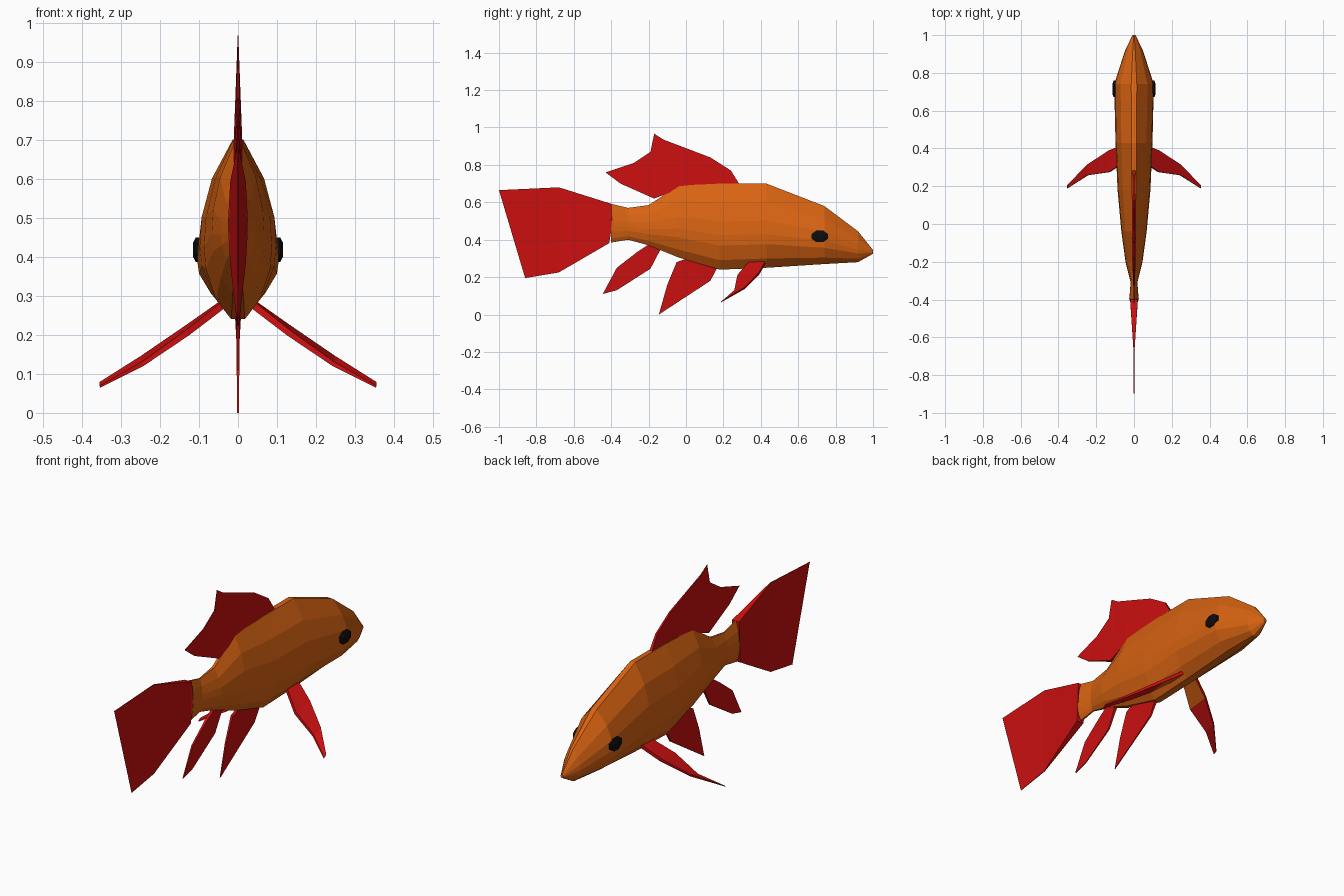
import bpy, bmesh, math

if "Cube" in bpy.data.objects:
    bpy.data.objects.remove(bpy.data.objects["Cube"])


def material(name, rgb):
    m = bpy.data.materials.new(name)
    m.diffuse_color = (*rgb, 1)
    m.use_nodes = True
    m.node_tree.nodes["Principled BSDF"].inputs["Base Color"].default_value = m.diffuse_color
    return m


ORANGE = material("orange scales", (0.69, 0.125, 0.006))
RED = material("red fins", (0.60, 0.005, 0.005))
BLACK = material("black eyes", (0.004, 0.004, 0.004))


def finish(bm, name, *mats):
    bmesh.ops.recalc_face_normals(bm, faces=bm.faces)
    me = bpy.data.meshes.new(name)
    bm.to_mesh(me)
    bm.free()
    ob = bpy.data.objects.new(name, me)
    for m in mats:
        me.materials.append(m)
    bpy.context.collection.objects.link(ob)
    return ob


def loft(name, rings, *mats):
    """Skin closed rings of equal length and cap both ends."""
    bm = bmesh.new()
    loops = [[bm.verts.new(p) for p in r] for r in rings]
    n = len(loops[0])
    for a, b in zip(loops, loops[1:]):
        for i in range(n):
            j = (i + 1) % n
            bm.faces.new((a[i], a[j], b[j], b[i]))
    bm.faces.new(loops[0])
    bm.faces.new(loops[-1])
    return finish(bm, name, *mats)


def flat_fin(name, outline):
    """Upright fin from (y, z, half thickness) points."""
    bm = bmesh.new()
    sides = [[bm.verts.new((s * h, y, z)) for y, z, h in outline] for s in (1, -1)]
    n = len(outline)
    for i in range(n):
        j = (i + 1) % n
        bm.faces.new((sides[0][i], sides[0][j], sides[1][j], sides[1][i]))
    caps = [bm.faces.new(s) for s in sides]
    bmesh.ops.triangulate(bm, faces=caps)
    return finish(bm, name, RED)


# Body: stations of (y, bottom, top, half width) with one shared cross-section
stations = [(-0.40, 0.385, 0.592, 0.025), (-0.31, 0.40, 0.57, 0.018),
            (-0.20, 0.37, 0.585, 0.045), (-0.04, 0.305, 0.69, 0.067),
            (0.18, 0.24, 0.70, 0.087), (0.43, 0.25, 0.70, 0.098),
            (0.74, 0.27, 0.58, 0.105), (0.92, 0.28, 0.445, 0.047),
            (1.00, 0.325, 0.345, 0.008)]
half = [(0.14, 1), (0.68, 0.78), (0.95, 0.56), (1, 0.40),
        (0.95, 0.28), (0.65, 0.11), (0.2, 0)]
section = half + [(-u, t) for u, t in reversed(half)]
loft("body", [[(w * u, y, lo + (hi - lo) * t) for u, t in section]
              for y, lo, hi, w in stations], ORANGE)

# Tail, back and belly fins
flat_fin("tail_fin", [
    (-0.40, 0.592, 0.02), (-0.68, 0.68, 0.002), (-1.0, 0.665, 0.001),
    (-0.755, 0.33, 0.001), (-0.86, 0.195, 0.001), (-0.68, 0.225, 0.002),
    (-0.41, 0.382, 0.02), (-0.395, 0.48, 0.026)])
flat_fin("back_fin", [
    (0.29, 0.69, 0.008), (0.24, 0.77, 0.005), (0.13, 0.84, 0.004),
    (-0.12, 0.935, 0.002), (-0.17, 0.967, 0.001), (-0.19, 0.87, 0.002),
    (-0.28, 0.81, 0.002), (-0.43, 0.76, 0.001), (-0.35, 0.70, 0.003),
    (-0.17, 0.62, 0.01), (-0.04, 0.67, 0.012)])
flat_fin("rear_belly_fin", [
    (-0.13, 0.36, 0.008), (-0.20, 0.375, 0.008), (-0.26, 0.335, 0.006),
    (-0.37, 0.25, 0.004), (-0.445, 0.11, 0.002), (-0.37, 0.13, 0.002),
    (-0.19, 0.245, 0.004)])
flat_fin("front_belly_fin", [
    (0.17, 0.255, 0.008), (0.02, 0.305, 0.008), (-0.05, 0.28, 0.006),
    (-0.10, 0.16, 0.004), (-0.145, 0.0, 0.002), (0.13, 0.18, 0.004)])

# Side fins: (x, front y, front z, rear y, rear z) along the span
span = [(0.04, 0.425, 0.28, 0.335, 0.275), (0.13, 0.39, 0.218, 0.275, 0.205),
        (0.245, 0.315, 0.142, 0.258, 0.125), (0.354, 0.205, 0.077, 0.188, 0.067)]
for side, label in ((1, "right"), (-1, "left")):
    rings = []
    for i, (x, y0, z0, y1, z1) in enumerate(span):
        h = (0.008, 0.007, 0.005, 0.002)[i]
        rings.append([(side * (x + dx), y, z + dz) for y, z, dx, dz in (
            (y0, z0, h / 2, h), (y1, z1, h / 2, h),
            (y1, z1, -h / 2, -h), (y0, z0, -h / 2, -h))])
    fin = loft(label + "_side_fin", rings, RED, ORANGE)
    # The underside nearest the body keeps the body colour
    for f in fin.data.polygons:
        if f.normal.z < -0.5 and abs(f.center.x) < 0.12:
            f.material_index = 1

    # Eye: shallow faceted dome on the cheek
    def eye_ring(x, r):
        return [(side * x, 0.715 + 0.047 * r * math.cos(a), 0.418 + 0.034 * r * math.sin(a))
                for a in (math.tau * (k + 0.5) / 8 for k in range(8))]
    loft(label + "_eye", [eye_ring(0.085, 1), eye_ring(0.108, 1), eye_ring(0.115, 0.6)], BLACK)
